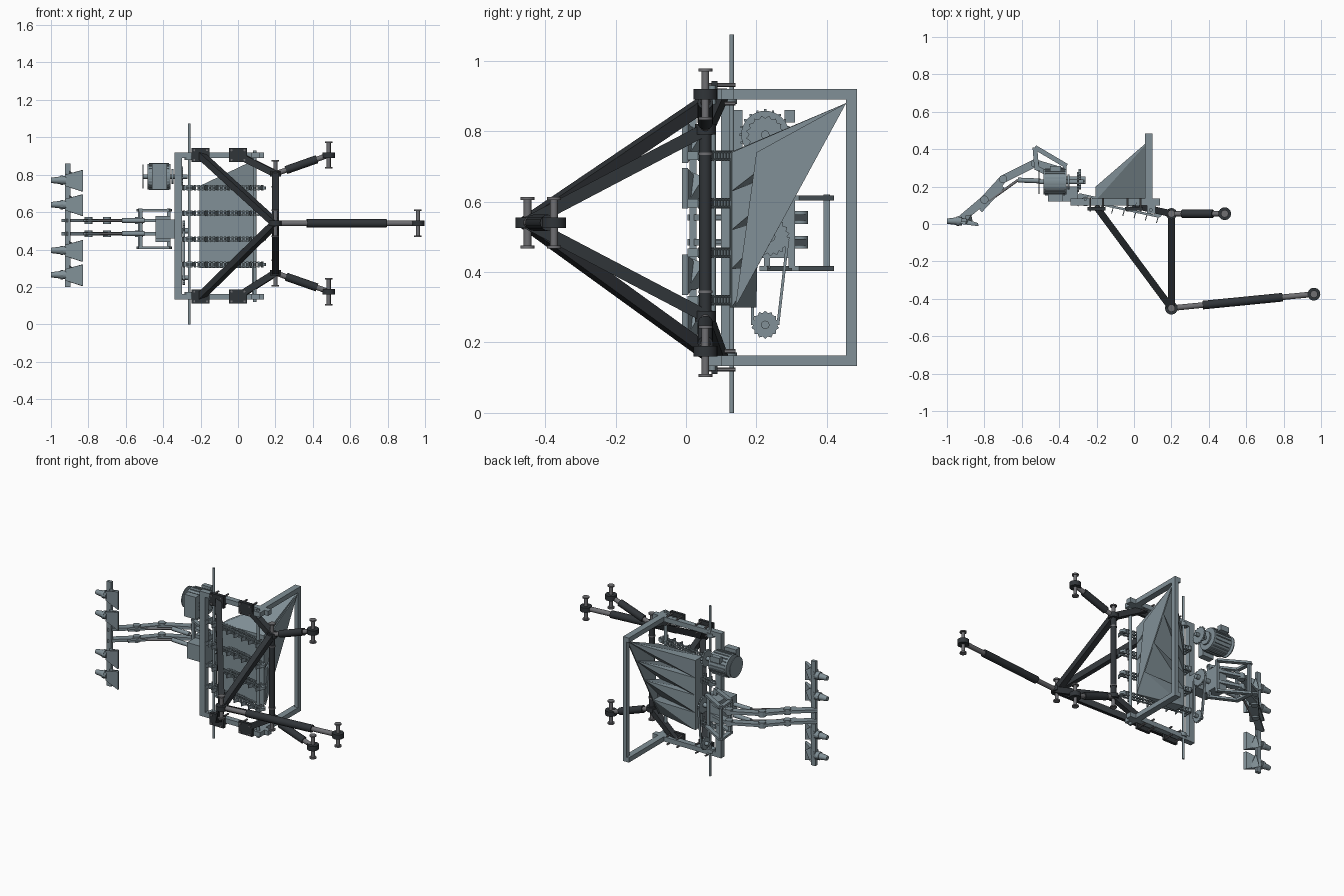
import bpy, bmesh, math
from mathutils import Vector, Matrix

if "Cube" in bpy.data.objects:
    bpy.data.objects.remove(bpy.data.objects["Cube"])


def mat(name, c):
    m = bpy.data.materials.new(name)
    m.diffuse_color = (*c, 1)
    m.use_nodes = True
    m.node_tree.nodes["Principled BSDF"].inputs["Base Color"].default_value = m.diffuse_color
    return m


STEEL = mat("blue_steel", (0.22, 0.28, 0.31))
DARK = mat("dark_steel", (0.03, 0.035, 0.04))
PIN = mat("pin_grey", (0.16, 0.16, 0.17))


def finish(name, bm, m, smooth=False):
    bmesh.ops.recalc_face_normals(bm, faces=bm.faces)
    me = bpy.data.meshes.new(name)
    bm.to_mesh(me)
    bm.free()
    me.materials.append(m)
    ob = bpy.data.objects.new(name, me)
    bpy.context.collection.objects.link(ob)
    if smooth:
        bpy.ops.object.select_all(action='DESELECT')
        ob.select_set(True)
        bpy.context.view_layer.objects.active = ob
        bpy.ops.object.shade_smooth_by_angle()
    return ob


def box(name, lo, hi, m=STEEL):
    bm = bmesh.new()
    bmesh.ops.create_cube(bm, size=1)
    for v in bm.verts:
        v.co = [lo[i] + (v.co[i] + 0.5) * (hi[i] - lo[i]) for i in range(3)]
    return finish(name, bm, m)


def rod(name, a, b, r, m=STEEL, n=16, r2=None):
    a, b = Vector(a), Vector(b)
    bm = bmesh.new()
    M = Matrix.Translation((a + b) / 2) @ (b - a).to_track_quat('Z', 'Y').to_matrix().to_4x4()
    bmesh.ops.create_cone(bm, cap_ends=True, segments=n, radius1=r,
                          radius2=r if r2 is None else r2, depth=(b - a).length, matrix=M)
    return finish(name, bm, m, n > 8)


def beam(name, a, b, w, m=DARK, t=None):
    # w across z, t across the xy direction
    a, b = Vector(a), Vector(b)
    d = (b - a).normalized()
    up = Vector((0, 0, 1)) if abs(d.z) < 0.95 else Vector((0, 1, 0))
    s = d.cross(up).normalized() * (t or w) / 2
    u = s.cross(d).normalized() * w / 2
    bm = bmesh.new()
    vs = [bm.verts.new(p + i * s + j * u) for p in (a, b) for i in (-1, 1) for j in (-1, 1)]
    bmesh.ops.convex_hull(bm, input=vs)
    return finish(name, bm, m)


def hull(name, pts, m=STEEL):
    bm = bmesh.new()
    bmesh.ops.convex_hull(bm, input=[bm.verts.new(p) for p in pts])
    return finish(name, bm, m)


def sprocket(name, c, r, t, teeth, m=STEEL):
    bm = bmesh.new()
    pts = []
    for i in range(teeth * 2):
        a = math.pi * i / teeth
        q = r if i % 2 else r * 0.85
        pts.append(bm.verts.new((c[0] - t / 2, c[1] + q * math.cos(a), c[2] + q * math.sin(a))))
    f = bm.faces.new(pts)
    g = bmesh.ops.extrude_face_region(bm, geom=[f])
    bmesh.ops.translate(bm, vec=(t, 0, 0), verts=[v for v in g['geom'] if isinstance(v, bmesh.types.BMVert)])
    return finish(name, bm, m)


def joint(name, c, half, r=0.034):
    x, y, z = c
    rod(name + "_eye", (x, y, z - 0.015), (x, y, z + 0.015), r, DARK, 24)
    rod(name + "_pin", (x, y, z - half), (x, y, z + half), 0.011, PIN)
    for s in (-1, 1):
        rod(name + "_pin_head", (x, y, z + s * half), (x, y, z + s * (half - 0.008)), 0.02, PIN)


# three-point hitch
apex = (0.2, -0.45, 0.54)
rod("hitch_cross_tube", (0.2, 0.055, 0.27), (0.2, 0.055, 0.81), 0.018, DARK)
joint("mast_joint", apex, 0.073)
for s in (-1, 1):
    zf, zl, zp = 0.527 + s * 0.378, 0.54 + s * 0.265, 0.54 + s * 0.365
    beam("mast_diagonal", apex, (-0.2, 0.09, zf), 0.036)
    beam("mast_upright", apex, (0.2, 0.055, zl), 0.036)
    beam("lower_brace", (0.2, 0.055, zl), (0.0, 0.1, zf), 0.036)
    for x in (-0.2, 0.0):
        box("clamp_plate", (x - 0.048, 0.072, zf - 0.038), (x + 0.048, 0.09, zf + 0.038), DARK)
        for i in (-1, 1):
            for j in (-1, 1):
                p = (x + i * 0.034, 0.066, zf + j * 0.026)
                rod("clamp_bolt", p, (p[0], 0.14, p[2]), 0.006, PIN, 6)
    joint("lower_mount", (0.2, 0.055, zl), 0.073, 0.03)
    a, b = Vector((0.2, 0.055, zl)), Vector((0.485, 0.055, zp))
    rod("lower_link_rod", a, b, 0.014, PIN)
    rod("lower_link_sleeve", a.lerp(b, 0.2), a.lerp(b, 0.78), 0.022, DARK)
    joint("lower_link_end", b, 0.073)
a, b = Vector(apex), Vector((0.962, -0.375, 0.54))
rod("top_link_rod", a, b, 0.015, PIN)
rod("top_link_sleeve", a.lerp(b, 0.22), a.lerp(b, 0.78), 0.023, DARK)
joint("top_link_end", b, 0.073)

# main frame and upright end frame
for z in (0.133, 0.89):
    box("frame_rail", (-0.34, 0.1, z), (0.14, 0.135, z + 0.03))
    box("end_frame_arm", (0.06, 0.1, z), (0.1, 0.485, z + 0.03))
    box("rail_bearing", (0.07, 0.055, z), (0.115, 0.1, z + 0.03))
box("frame_cross", (-0.34, 0.1, 0.133), (-0.3, 0.135, 0.92))
box("end_frame_cross", (0.075, 0.455, 0.133), (0.1, 0.485, 0.92))
rod("end_roller", (0.09, 0.075, 0.12), (0.09, 0.075, 0.93), 0.01)
rod("long_axle", (-0.26, 0.13, 0.0), (-0.26, 0.13, 1.075), 0.007)
for z in (0.16, 0.89):
    rod("axle_bearing", (-0.26, 0.12, z - 0.012), (-0.26, 0.12, z + 0.012), 0.025)

# four tapered hopper bins, stepped along the frame
for i in range(4):
    top, low = 0.74 - i * 0.11, 0.63 - i * 0.11
    zt = 0.88 - i * 0.155
    yt = 0.14 + 0.543 * (zt - 0.3)
    hull("hopper_bin", [(-0.205, 0.2, top), (-0.205, 0.2, low), (-0.205, 0.125, top), (-0.205, 0.125, low),
                        (0.09, 0.13, top), (0.09, 0.13, low), (0.09, yt, zt)])
hull("hopper_end_plate", [(x, y, z) for x in (0.088, 0.096)
                          for y, z in ((0.455, 0.88), (0.14, 0.3), (0.2, 0.74))])

# flighted conveyor chains
for z in (0.73, 0.595, 0.455, 0.32):
    for dy in (0.0, 0.028):
        a, b = Vector((-0.29, 0.13 + dy, z)), Vector((0.13, 0.04 + dy, z))
        for s in (-0.01, 0.01):
            o = Vector((0, 0, s))
            beam("chain_side", a + o, b + o, 0.004, STEEL, 0.012)
        for k in range(22):
            p = a.lerp(b, k / 21)
            rod("chain_link_pin", p - Vector((0, 0, 0.015)), p + Vector((0, 0, 0.015)), 0.006, STEEL, 8)
            if k % 3 == 0 and dy == 0:
                beam("chain_flight", p, p + Vector((-0.01, -0.035, 0)), 0.024, STEEL, 0.005)
    for x, y in ((-0.285, 0.143), (0.13, 0.055)):
        rod("chain_wheel", (x, y, z - 0.008), (x, y, z + 0.008), 0.02, STEEL)

# drive motor with fan guard and pulley
cy, cz = 0.225, 0.79
rod("motor_body", (-0.485, cy, cz), (-0.36, cy, cz), 0.068, STEEL, 32)
for k in range(20):
    t = math.tau * k / 20
    y, z = cy + 0.07 * math.cos(t), cz + 0.07 * math.sin(t)
    beam("motor_fin", (-0.475, y, z), (-0.37, y, z), 0.006, STEEL)
box("motor_foot", (-0.46, 0.12, 0.72), (-0.38, 0.16, 0.86))
box("motor_terminal_box", (-0.45, 0.28, 0.825), (-0.39, 0.31, 0.86))
rod("fan_guard", (-0.51, cy, cz), (-0.505, cy, cz), 0.065, STEEL, 24)
rod("motor_shaft", (-0.51, cy, cz), (-0.27, cy, cz), 0.012)
rod("motor_flange", (-0.355, cy, cz), (-0.345, cy, cz), 0.04)
sprocket("motor_sprocket", (-0.3, cy, cz), 0.055, 0.012, 16)

# chain drive down to the small sprocket
sprocket("lower_sprocket", (-0.29, cy, 0.25), 0.04, 0.012, 14)
rod("lower_sprocket_shaft", (-0.32, cy, 0.25), (-0.26, cy, 0.25), 0.012)
sprocket("upper_sprocket", (-0.29, 0.24, 0.5), 0.055, 0.012, 18)
rod("upper_sprocket_shaft", (-0.4, 0.24, 0.5), (-0.26, 0.24, 0.5), 0.014)
for e, f in ((-0.036, -0.05), (0.036, 0.05)):
    beam("drive_chain", (-0.29, cy + e, 0.25), (-0.29, 0.24 + f, 0.5), 0.008, STEEL, 0.014)

# arm support cage
box("gearbox", (-0.44, 0.2, 0.44), (-0.36, 0.3, 0.58))
box("cage_base", (-0.44, 0.12, 0.46), (-0.3, 0.2, 0.56))
for z in (0.41, 0.61):
    for c, d in (((-0.53, 0.41), (-0.36, 0.31)), ((-0.53, 0.41), (-0.52, 0.29)), ((-0.52, 0.3), (-0.36, 0.22))):
        beam("cage_bar", (*c, z), (*d, z), 0.014, STEEL, 0.025)
for x, y in ((-0.525, 0.4), (-0.52, 0.3), (-0.37, 0.3), (-0.37, 0.23)):
    beam("cage_crossbar", (x, y, 0.41), (x, y, 0.62), 0.018, STEEL)

# twin folding arms and their rams
path = [(-0.38, 0.28), (-0.53, 0.325), (-0.7, 0.24), (-0.8, 0.13), (-0.93, 0.02)]
for z in (0.485, 0.555):
    for p, q in zip(path, path[1:]):
        beam("arm_section", (*p, z), (*q, z), 0.018, STEEL, 0.042)
    for x, y in path[1:4]:
        rod("arm_pivot", (x, y, z - 0.018), (x, y, z + 0.018), 0.022)
    rod("ram_body", (-0.5, 0.23, z), (-0.62, 0.235, z), 0.013)
    rod("ram_piston", (-0.62, 0.235, z), (-0.78, 0.12, z), 0.007, PIN)
    beam("arm_gusset", (-0.7, 0.2, z), (-0.82, 0.07, z), 0.012, STEEL, 0.02)

# toolbar with four soil-working heads
box("toolbar", (-0.925, 0.01, 0.2), (-0.895, 0.03, 0.86))
for z in (0.77, 0.64, 0.395, 0.265):
    rod("head_nozzle", (-1.0, 0.015, z), (-0.92, 0.015, z), 0.014, STEEL, 12, 0.024)
    rod("head_collar", (-0.95, 0.015, z), (-0.935, 0.015, z), 0.025, STEEL, 12)
    hull("head_wing", [(x, y, z + dz) for x, y, dz in (
        (-0.925, 0.0, 0.03), (-0.925, 0.0, -0.03), (-0.925, 0.035, 0.02), (-0.925, 0.035, -0.02),
        (-0.83, -0.012, 0.055), (-0.83, -0.012, -0.06), (-0.835, 0.005, 0.055), (-0.835, 0.005, -0.06))])
    hull("head_blade", [(x, y, z + dz) for x, y, dz in (
        (-0.9, 0.0, 0.05), (-0.87, 0.05, 0.03), (-0.9, 0.045, -0.04), (-0.86, 0.0, -0.05))])
